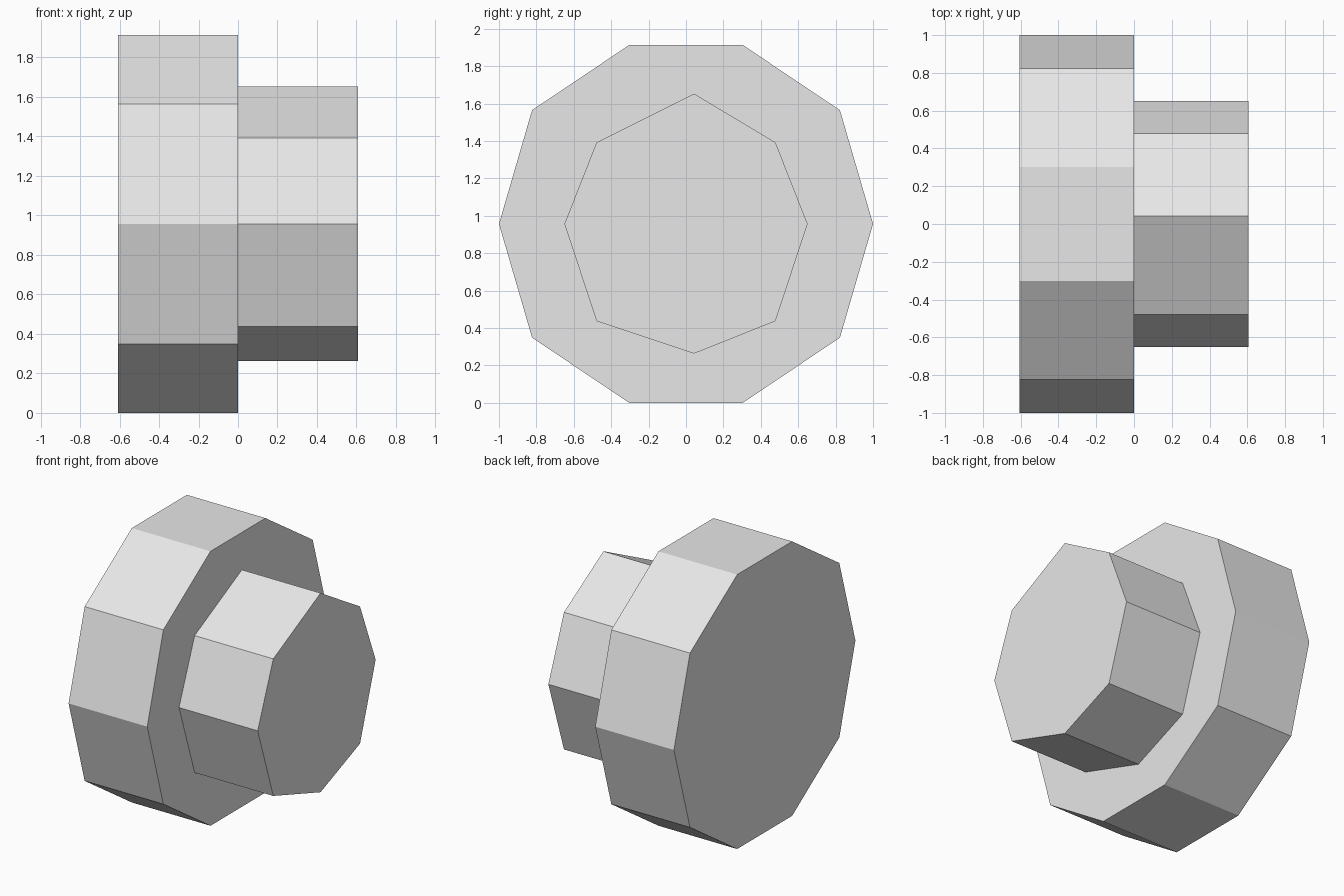
import bpy
import bmesh

cube = bpy.data.objects.get("Cube")
if cube:
    bpy.data.objects.remove(cube, do_unlink=True)

AXIS_Z = 0.957

grey = bpy.data.materials.new("light grey")
grey.use_nodes = True
grey.diffuse_color = (0.8, 0.8, 0.8, 1)
grey.node_tree.nodes["Principled BSDF"].inputs["Base Color"].default_value = (0.8, 0.8, 0.8, 1)


def prism(name, outline, x0, x1):
    """Extrude a (y, z) outline along x into a flat-faced solid."""
    bm = bmesh.new()
    face = bm.faces.new([bm.verts.new((x0, y, AXIS_Z + z)) for y, z in outline])
    grown = bmesh.ops.extrude_face_region(bm, geom=[face], use_keep_orig=True)["geom"]
    top = [v for v in grown if isinstance(v, bmesh.types.BMVert)]
    bmesh.ops.translate(bm, verts=top, vec=(x1 - x0, 0, 0))
    bmesh.ops.recalc_face_normals(bm, faces=bm.faces)
    mesh = bpy.data.meshes.new(name)
    bm.to_mesh(mesh)
    bm.free()
    mesh.materials.append(grey)
    obj = bpy.data.objects.new(name, mesh)
    bpy.context.collection.objects.link(obj)
    return obj


# Wide ten-sided disc: half outline turned round to make the whole
half = [(1, 0), (0.823, 0.608), (0.303, 0.957), (-0.303, 0.957), (-0.823, 0.608)]
prism("wide_disc", half + [(-y, -z) for y, z in half], -0.607, 0)

# Narrow eight-sided hub, slightly uneven
hub = [(0.65, 0), (0.478, 0.436), (0.043, 0.696), (-0.478, 0.436),
       (-0.65, 0), (-0.478, -0.52), (0.043, -0.693), (0.478, -0.52)]
prism("narrow_hub", hub, 0, 0.607)
